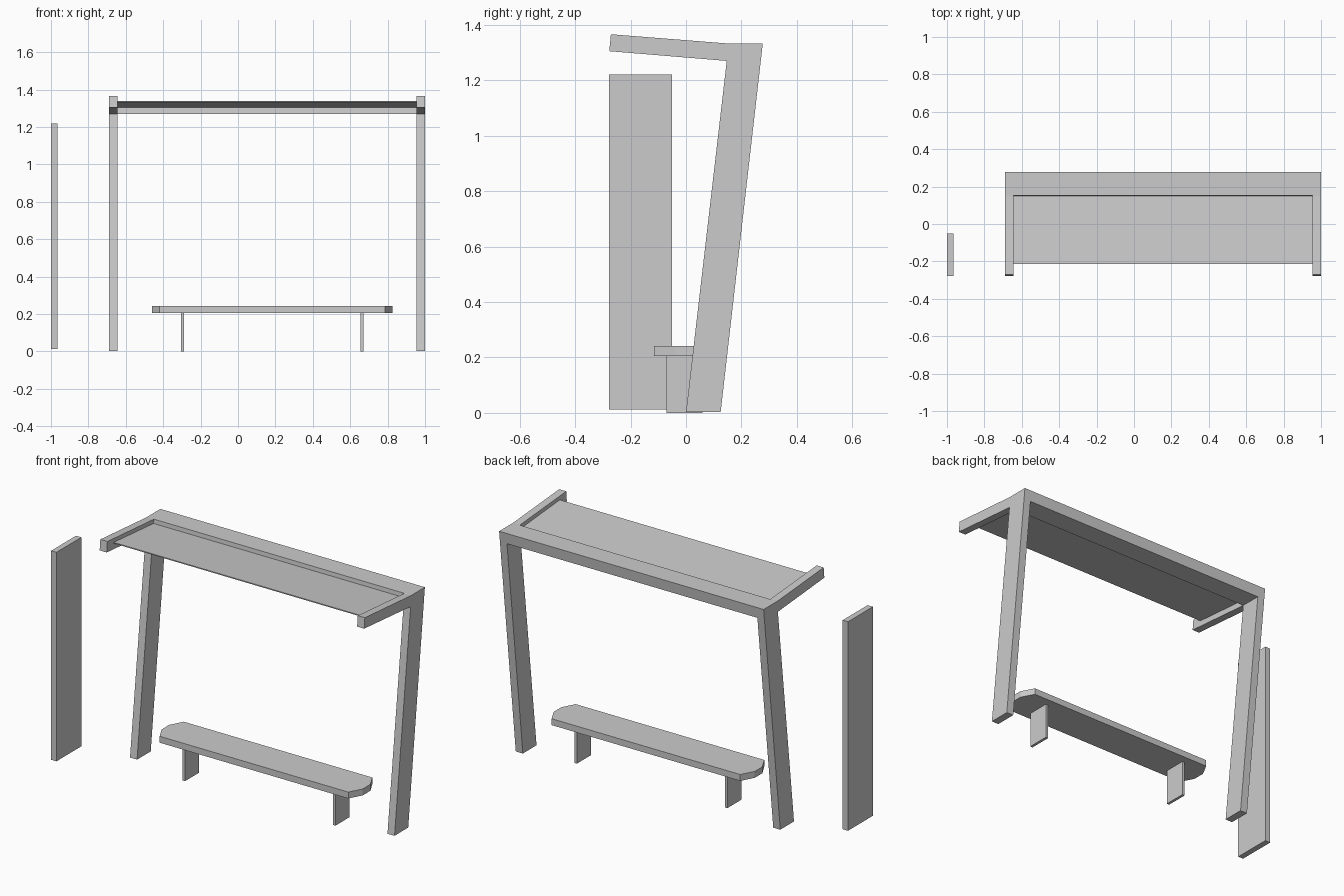
import bpy, bmesh

if "Cube" in bpy.data.objects:
    bpy.data.objects.remove(bpy.data.objects["Cube"])

MID = 0.155  # centre of the shelter along x


def extrude(name, points, axis, start, end):
    """Extrude a 2D outline; axis 'x' takes (y, z) points, axis 'z' takes (x, y)."""
    bm = bmesh.new()
    place = (lambda p, d: (d, p[0], p[1])) if axis == 'x' else (lambda p, d: (p[0], p[1], d))
    lower = [bm.verts.new(place(p, start)) for p in points]
    upper = [bm.verts.new(place(p, end)) for p in points]
    bm.faces.new(lower)
    bm.faces.new(upper)
    n = len(points)
    for i in range(n):
        j = (i + 1) % n
        bm.faces.new((lower[i], lower[j], upper[j], upper[i]))
    bmesh.ops.recalc_face_normals(bm, faces=bm.faces)
    mesh = bpy.data.meshes.new(name)
    bm.to_mesh(mesh)
    bm.free()
    obj = bpy.data.objects.new(name, mesh)
    bpy.context.collection.objects.link(obj)
    return obj


def box(name, x0, x1, y0, y1, z0, z1):
    return extrude(name, [(x0, y0), (x1, y0), (x1, y1), (x0, y1)], 'z', z0, z1)


# Leaning frame: side profile across the full width, opened up between the posts
profile = [(0.0, 0.003), (0.125, 0.003), (0.277, 1.333), (0.148, 1.333),
           (-0.271, 1.366), (-0.277, 1.305), (0.147, 1.27)]
frame = extrude("shelter_frame", profile, 'x', MID - 0.845, MID + 0.845)
opening = extrude("frame_opening_cutter",
                  [(0.147, 1.27), (0.4, 1.27), (0.4, -0.1), (-0.4, -0.1),
                   (-0.4, 1.5), (0.170, 1.5)], 'x', MID - 0.80, MID + 0.80)
opening.hide_render = True
opening.hide_viewport = True
cut = frame.modifiers.new("opening", 'BOOLEAN')
cut.operation = 'DIFFERENCE'
cut.solver = 'EXACT'
cut.object = opening

# Thin roof sheet held between the two arms
extrude("roof_panel", [(0.153, 1.303), (0.153, 1.309), (-0.213, 1.339), (-0.213, 1.333)],
        'x', MID - 0.80, MID + 0.80)

# Bench seat with faceted rounded ends
SX0, SX1, SY = -0.46, 0.825, -0.005
seat = [(SX0 + 0.04, SY - 0.11), (SX1 - 0.04, SY - 0.11), (SX1, SY - 0.035), (SX1, SY + 0.035),
        (SX1 - 0.04, SY + 0.11), (SX0 + 0.04, SY + 0.11), (SX0, SY + 0.035), (SX0, SY - 0.035)]
extrude("bench_seat", seat, 'z', 0.205, 0.242)

# Bench legs
for side, x in (("left", -0.298), ("right", 0.663)):
    box(f"bench_leg_{side}", x - 0.008, x + 0.008, -0.07, 0.06, 0.0, 0.205)

# Free-standing side panel
box("side_panel", -1.0, -0.966, -0.277, -0.05, 0.013, 1.22)
